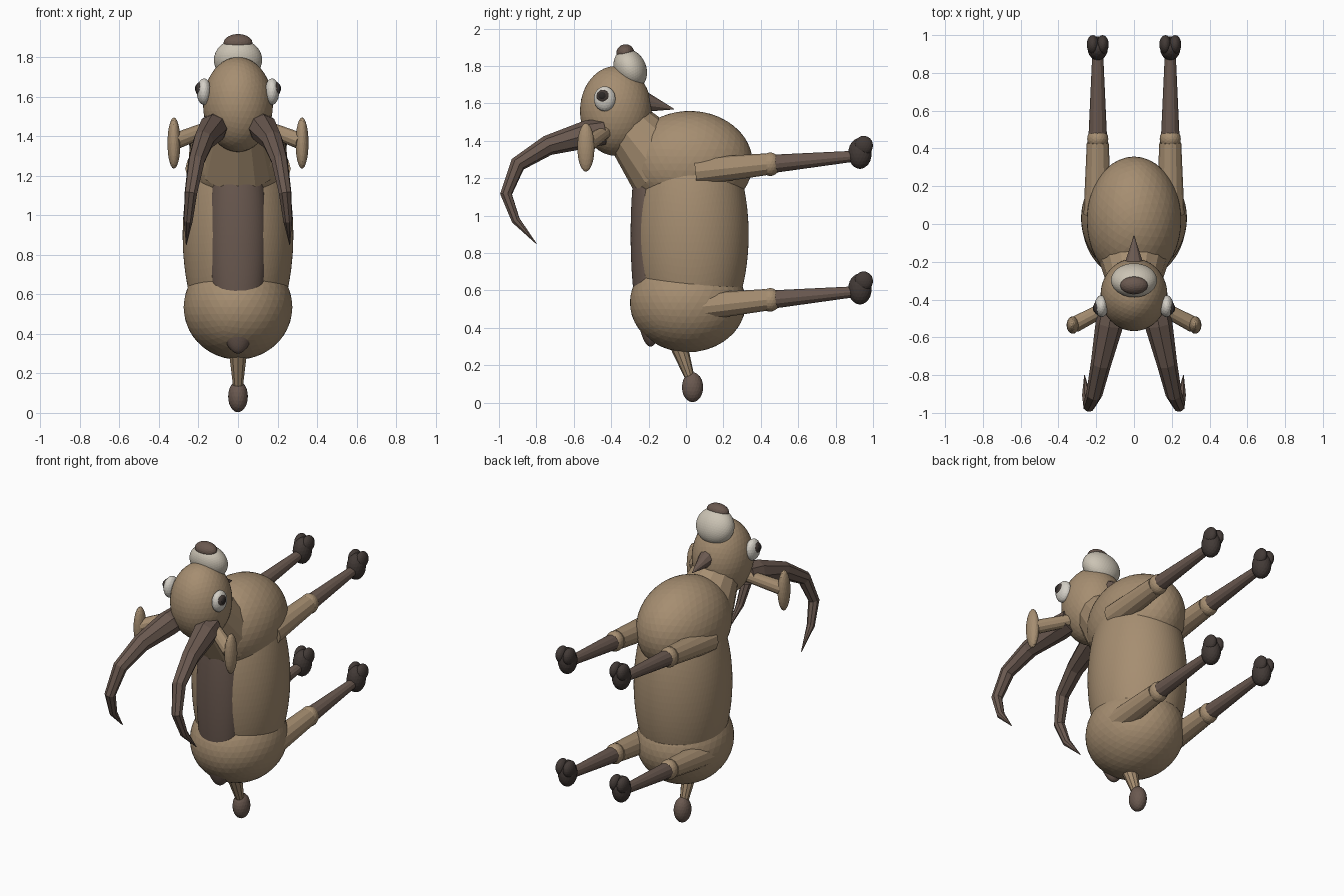
import bpy
import math
from mathutils import Vector

cube = bpy.data.objects.get("Cube")
if cube:
    bpy.data.objects.remove(cube, do_unlink=True)


def material(name, r, g, b):
    m = bpy.data.materials.new(name)
    m.use_nodes = True
    m.diffuse_color = (r, g, b, 1)
    m.node_tree.nodes["Principled BSDF"].inputs["Base Color"].default_value = (r, g, b, 1)
    return m


TAN = material("tan fur", 0.38, 0.27, 0.165)
BROWN = material("brown hide", 0.145, 0.10, 0.08)
HOOF = material("dark hoof", 0.055, 0.042, 0.037)
CREAM = material("cream muzzle", 0.60, 0.55, 0.46)
WHITE = material("eye white", 0.66, 0.63, 0.57)
BLACK = material("pupil black", 0.025, 0.021, 0.02)


def finish(name, mat, angle=None):
    ob = bpy.context.object
    ob.name = name
    ob.data.materials.append(mat)
    if angle:
        bpy.ops.object.shade_smooth_by_angle(angle=math.radians(angle))
    return ob


def ball(name, mat, loc, size, rot=(0, 0, 0), detail=4):
    """Ellipsoid with the given half sizes."""
    bpy.ops.mesh.primitive_ico_sphere_add(subdivisions=detail, radius=1, location=loc, rotation=rot)
    bpy.context.object.scale = size
    return finish(name, mat)


def limb(name, mat, a, b, r1, r2, sides=12):
    """Tapered cylinder from a to b."""
    a, b = Vector(a), Vector(b)
    bpy.ops.mesh.primitive_cone_add(vertices=sides, radius1=r1, radius2=r2, depth=(b - a).length,
                                    location=(a + b) / 2)
    bpy.context.object.rotation_euler = (b - a).to_track_quat('Z', 'Y').to_euler()
    return finish(name, mat, 25)


def horn(name, mat, points):
    """Tapered segmented tube through (x, y, z, radius) points."""
    cu = bpy.data.curves.new(name, 'CURVE')
    cu.dimensions = '3D'
    cu.bevel_depth = 1
    cu.bevel_resolution = 2
    cu.use_fill_caps = True
    sp = cu.splines.new('POLY')
    sp.points.add(len(points) - 1)
    for p, (x, y, z, r) in zip(sp.points, points):
        p.co = (x, y, z, 1)
        p.radius = r
    ob = bpy.data.objects.new(name, cu)
    bpy.context.collection.objects.link(ob)
    bpy.ops.object.select_all(action='DESELECT')
    ob.select_set(True)
    bpy.context.view_layer.objects.active = ob
    bpy.ops.object.convert(target='MESH')
    finish(name, mat)
    for poly in bpy.context.object.data.polygons:
        poly.use_smooth = False


# Trunk
ball("shoulders", TAN, (0, 0.02, 1.28), (0.25, 0.337, 0.28))
ball("torso", TAN, (0, 0.03, 0.9), (0.28, 0.305, 0.63), detail=5)
ball("hips", TAN, (0, 0.01, 0.535), (0.275, 0.31, 0.265))
ball("belly_panel", BROWN, (0, -0.19, 0.9), (0.146, 0.106, 0.6), detail=5)
limb("neck", TAN, (0, -0.33, 1.5), (0, -0.12, 1.26), 0.135, 0.205, 14)

# Head
ball("head", TAN, (0, -0.375, 1.56), (0.177, 0.192, 0.24))
ball("muzzle", CREAM, (0, -0.298, 1.785), (0.122, 0.085, 0.11), (math.radians(25), 0, 0))
ball("nose", BROWN, (0, -0.325, 1.872), (0.073, 0.048, 0.044), (math.radians(20), 0, 0), 3)
limb("beard", BROWN, (0, -0.25, 1.615), (0, -0.065, 1.57), 0.065, 0.002, 10)

# Tail
limb("tail", TAN, (0, -0.04, 0.31), (0, 0.025, 0.12), 0.048, 0.024, 10)
ball("tail_tuft", BROWN, (0, 0.035, 0.083), (0.05, 0.057, 0.08), detail=3)

for side, s in (("left", 1), ("right", -1)):
    # Eyes
    ball(side + "_eye", WHITE, (s * 0.172, -0.435, 1.625), (0.037, 0.058, 0.067), detail=3)
    ball(side + "_iris", HOOF, (s * 0.193, -0.443, 1.638), (0.022, 0.036, 0.036), detail=3)
    ball(side + "_pupil", BLACK, (s * 0.205, -0.447, 1.641), (0.013, 0.022, 0.022), detail=3)

    # Ears
    limb(side + "_ear_stalk", TAN, (s * 0.12, -0.43, 1.45), (s * 0.315, -0.533, 1.375), 0.036, 0.042)
    ball(side + "_ear", TAN, (s * 0.324, -0.535, 1.365), (0.033, 0.046, 0.13), detail=3)

    # Horns sweep forward, then curl down and back
    horn(side + "_horn", BROWN, [
        (s * 0.115, -0.44, 1.45, 0.07), (s * 0.13, -0.53, 1.435, 0.074),
        (s * 0.175, -0.74, 1.375, 0.054), (s * 0.21, -0.90, 1.275, 0.043),
        (s * 0.238, -0.962, 1.115, 0.033), (s * 0.252, -0.91, 0.975, 0.024),
        (s * 0.262, -0.8, 0.85, 0.002)])

    # Legs
    for end, z in (("front", 1.275), ("rear", 0.55)):
        name = side + "_" + end + "_"
        x = s * 0.192
        limb(name + "upper_leg", TAN, (x, 0.05, z - 0.04), (x, 0.43, z), 0.075, 0.058)
        ball(name + "knee", TAN, (x, 0.45, z), (0.056, 0.055, 0.063), detail=3)
        limb(name + "lower_leg", BROWN, (x, 0.44, z), (x, 0.9, z + 0.043), 0.05, 0.029)
        ball(name + "hoof", HOOF, (x, 0.93, z + 0.058), (0.054, 0.063, 0.083), detail=3)
        for t in (-1, 1):
            ball(name + "toe", HOOF, (x + t * 0.026, 0.95, z + 0.1), (0.032, 0.05, 0.052), detail=3)
